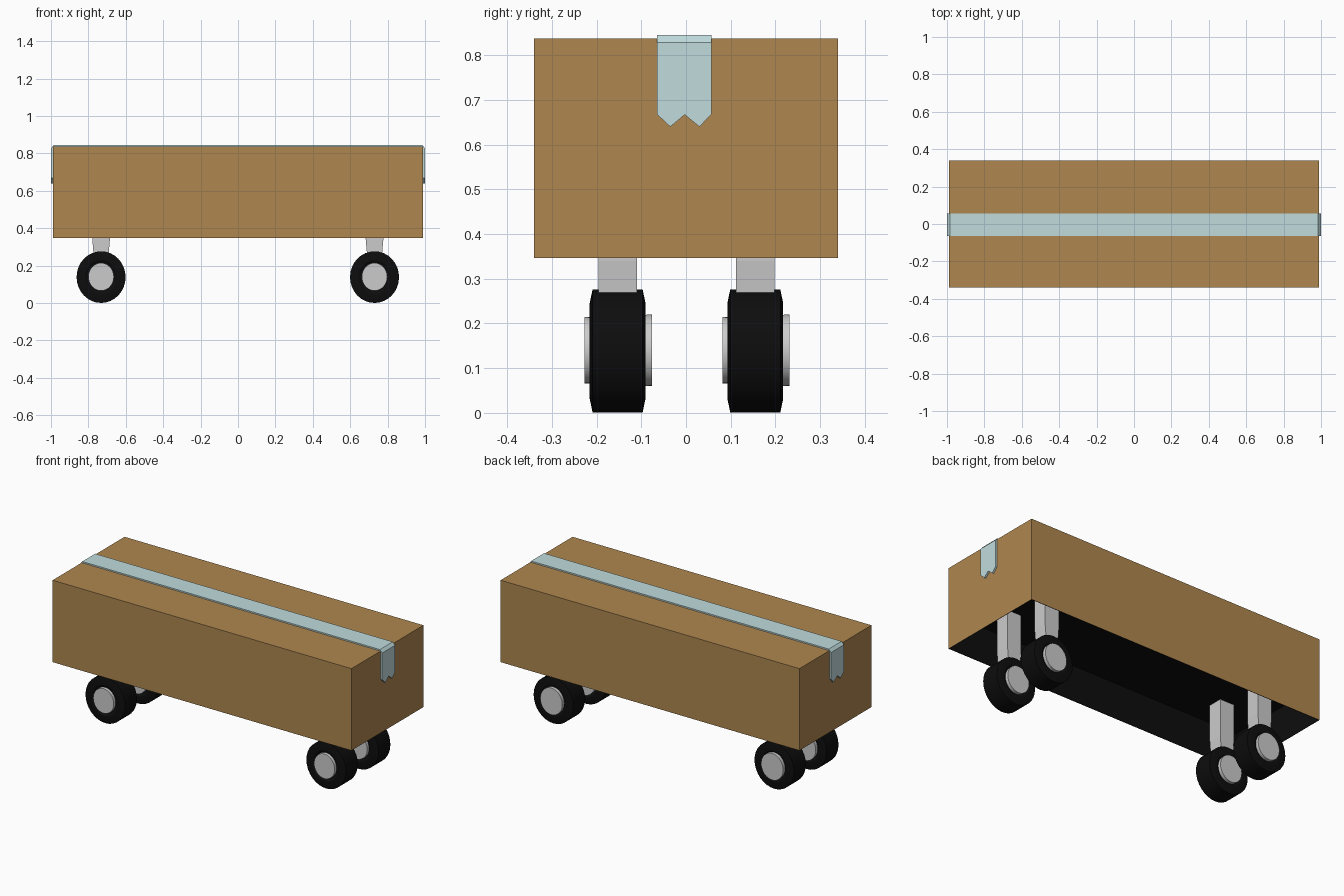
import bpy, bmesh
from math import cos, sin, pi

if "Cube" in bpy.data.objects:
    bpy.data.objects.remove(bpy.data.objects["Cube"])


def material(name, rgb):
    m = bpy.data.materials.new(name)
    m.diffuse_color = (*rgb, 1)
    m.use_nodes = True
    m.node_tree.nodes["Principled BSDF"].inputs["Base Color"].default_value = m.diffuse_color
    return m


CARD = material("cardboard", (0.43, 0.245, 0.08))
TAPE = material("tape", (0.53, 0.71, 0.72))
BLACK = material("black", (0.004, 0.004, 0.004))


def add(name, bm, *mats):
    me = bpy.data.meshes.new(name)
    bm.to_mesh(me)
    bm.free()
    ob = bpy.data.objects.new(name, me)
    bpy.context.collection.objects.link(ob)
    for m in mats:
        me.materials.append(m)
    return ob


def smooth(ob):
    bpy.ops.object.select_all(action='DESELECT')
    ob.select_set(True)
    bpy.context.view_layer.objects.active = ob
    bpy.ops.object.shade_smooth_by_angle(angle=0.5)


def lathe(name, profile, centre, segs, *mats):
    """Closed solid round the y axis; profile rows are (y, radius x, radius z)."""
    bm = bmesh.new()
    cx, cy, cz = centre
    rings = [[bm.verts.new((cx + rx * cos(2 * pi * i / segs), cy + y,
                            cz + rz * sin(2 * pi * i / segs)))
              for i in range(segs)] for y, rx, rz in profile]
    for a, b in zip(rings, rings[1:]):
        for i in range(segs):
            j = (i + 1) % segs
            bm.faces.new((a[i], a[j], b[j], b[i]))
    bm.faces.new(rings[0])
    bm.faces.new(rings[-1])
    bmesh.ops.recalc_face_normals(bm, faces=bm.faces)
    ob = add(name, bm, *mats)
    smooth(ob)
    return ob


# Cardboard body with a deep black recess underneath
bm = bmesh.new()
bmesh.ops.create_cube(bm, size=1)
for v in bm.verts:
    v.co = (v.co.x * 1.978, v.co.y * 0.68, 0.592 + v.co.z * 0.49)
bottom = min(bm.faces, key=lambda f: f.calc_center_median().z)
rim = bmesh.ops.inset_region(bm, faces=[bottom], thickness=0.004)["faces"]
walls = bmesh.ops.inset_region(bm, faces=[bottom], thickness=0, depth=-0.213)["faces"]
for f in [bottom] + rim + walls:
    f.material_index = 1
add("box_body", bm, CARD, BLACK)

# Tape over the top, folded down both ends with a zigzag cut
ys = (-0.065, -0.035, -0.003, 0.03, 0.057)
cut = (0.668, 0.64, 0.667, 0.64, 0.668)
bm = bmesh.new()
rows = [[bm.verts.new((x, y, c if z is None else z)) for y, c in zip(ys, cut)]
        for x, z in ((-1, None), (-1, 0.828), (-0.985, 0.845),
                     (0.985, 0.845), (1, 0.828), (1, None))]
for a, b in zip(rows, rows[1:]):
    for i in range(4):
        bm.faces.new((a[i], b[i], b[i + 1], a[i + 1]))
tape = add("tape_strip", bm, TAPE)
mod = tape.modifiers.new("thickness", 'SOLIDIFY')
mod.thickness = 0.013
mod.offset = -1

# Four legs with wheels
tyre = [(-0.056, 0.075, 0.08), (-0.0625, 0.085, 0.09), (-0.0625, 0.1, 0.106),
        (-0.056, 0.131, 0.138), (0.056, 0.131, 0.138),
        (0.0625, 0.1, 0.106), (0.0625, 0.085, 0.09), (0.056, 0.075, 0.08)]
hub = [(-0.0735, 0.068, 0.074), (0.0765, 0.073, 0.08)]
for end, x in (("left", -0.732), ("right", 0.73)):
    for side, y in (("front", -0.153), ("back", 0.155)):
        tag = f"{side}_{end}"
        bm = bmesh.new()
        loop = [bm.verts.new((x + dx, y - 0.043, z)) for dx, z in
                ((-0.04, 0.14), (0.04, 0.14), (0.041, 0.27), (0.047, 0.34),
                 (0.047, 0.565), (-0.047, 0.565), (-0.047, 0.34), (-0.041, 0.27))]
        ext = bmesh.ops.extrude_face_region(bm, geom=[bm.faces.new(loop)])["geom"]
        bmesh.ops.translate(bm, vec=(0, 0.086, 0),
                            verts=[g for g in ext if isinstance(g, bmesh.types.BMVert)])
        bmesh.ops.recalc_face_normals(bm, faces=bm.faces)
        add(f"{tag}_leg", bm)
        lathe(f"{tag}_tyre", tyre, (x, y, 0.1385), 32, BLACK)
        lathe(f"{tag}_hub", hub, (x, y, 0.14), 32)
